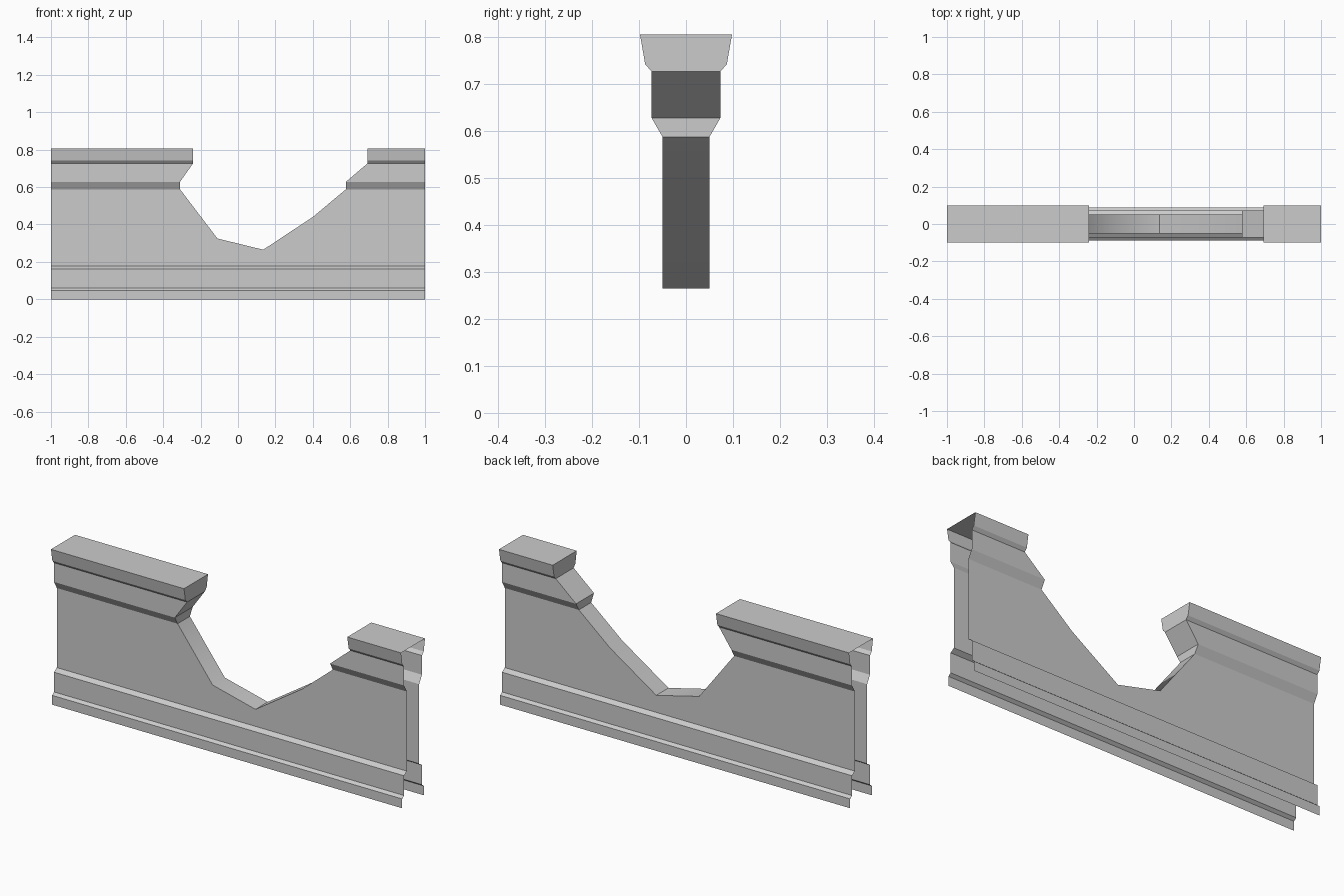
import bpy, bmesh

cube = bpy.data.objects.get("Cube")
if cube:
    bpy.data.objects.remove(cube)

stone = bpy.data.materials.new("grey stone")
colour = (0.6, 0.6, 0.6, 1)
stone.use_nodes = True
stone.diffuse_color = colour
stone.node_tree.nodes["Principled BSDF"].inputs["Base Color"].default_value = colour

# Half-thickness and height of the plinth mouldings
PLINTH = [(0.088, 0), (0.088, 0.048), (0.073, 0.06), (0.073, 0.162), (0.05, 0.177)]
# Half-thickness, height, and the broken ends on the left and right of the gap
COPING = [(0.05, 0.588, -0.31, 0.577), (0.073, 0.628, -0.31, 0.577),
          (0.073, 0.727, -0.24, 0.693), (0.087, 0.743, -0.24, 0.693),
          (0.098, 0.806, -0.24, 0.693)]
# Broken edge through the wall, as x and z
BREAK = [(-0.31, 0.588), (-0.11, 0.325), (0.135, 0.265), (0.4, 0.44), (0.577, 0.588)]
LOWEST = 2

bm = bmesh.new()


def face(*points):
    return bm.faces.new([bm.verts.new(p) for p in points])


for s in (-1, 1):
    # Plinth strips, full length
    for (y0, z0), (y1, z1) in zip(PLINTH, PLINTH[1:]):
        face((-1, s * y0, z0), (1, s * y0, z0), (1, s * y1, z1), (-1, s * y1, z1))
    # Wall face with the gap in its top edge
    y, z = PLINTH[-1]
    top = COPING[0][1]
    outline = [(-1, z), (1, z), (1, top)] + BREAK[::-1] + [(-1, top)]
    face(*[(px, s * y, pz) for px, pz in outline])
    # Coping mouldings on each side of the gap
    for (y0, z0, *ends0), (y1, z1, *ends1) in zip(COPING, COPING[1:]):
        for end, a, b in zip((-1, 1), ends0, ends1):
            face((end, s * y0, z0), (a, s * y0, z0), (b, s * y1, z1), (end, s * y1, z1))

# Broken coping ends and flat tops
for side, end in enumerate((-1, 1)):
    for (y0, z0, *e0), (y1, z1, *e1) in zip(COPING, COPING[1:]):
        a, b = e0[side], e1[side]
        face((a, -y0, z0), (a, y0, z0), (b, y1, z1), (b, -y1, z1))
    y, z, *ends = COPING[-1]
    face((end, -y, z), (ends[side], -y, z), (ends[side], y, z), (end, y, z))

# Worn surface of the gap, softly shaded except at its lowest crease
y = COPING[0][0]
for (x0, z0), (x1, z1) in zip(BREAK, BREAK[1:]):
    face((x0, -y, z0), (x1, -y, z1), (x1, y, z1), (x0, y, z0)).smooth = True

bmesh.ops.remove_doubles(bm, verts=bm.verts, dist=0.0001)
bmesh.ops.recalc_face_normals(bm, faces=bm.faces)
if max(bm.faces, key=lambda f: f.calc_center_median().z).normal.z < 0:
    bmesh.ops.reverse_faces(bm, faces=bm.faces)
for e in bm.edges:
    crease = all(abs(v.co.x - BREAK[LOWEST][0]) < 0.001 for v in e.verts)
    e.smooth = not crease and all(f.smooth for f in e.link_faces)

mesh = bpy.data.meshes.new("broken_wall")
bm.to_mesh(mesh)
bm.free()
mesh.materials.append(stone)
wall = bpy.data.objects.new("broken_wall", mesh)
bpy.context.collection.objects.link(wall)
